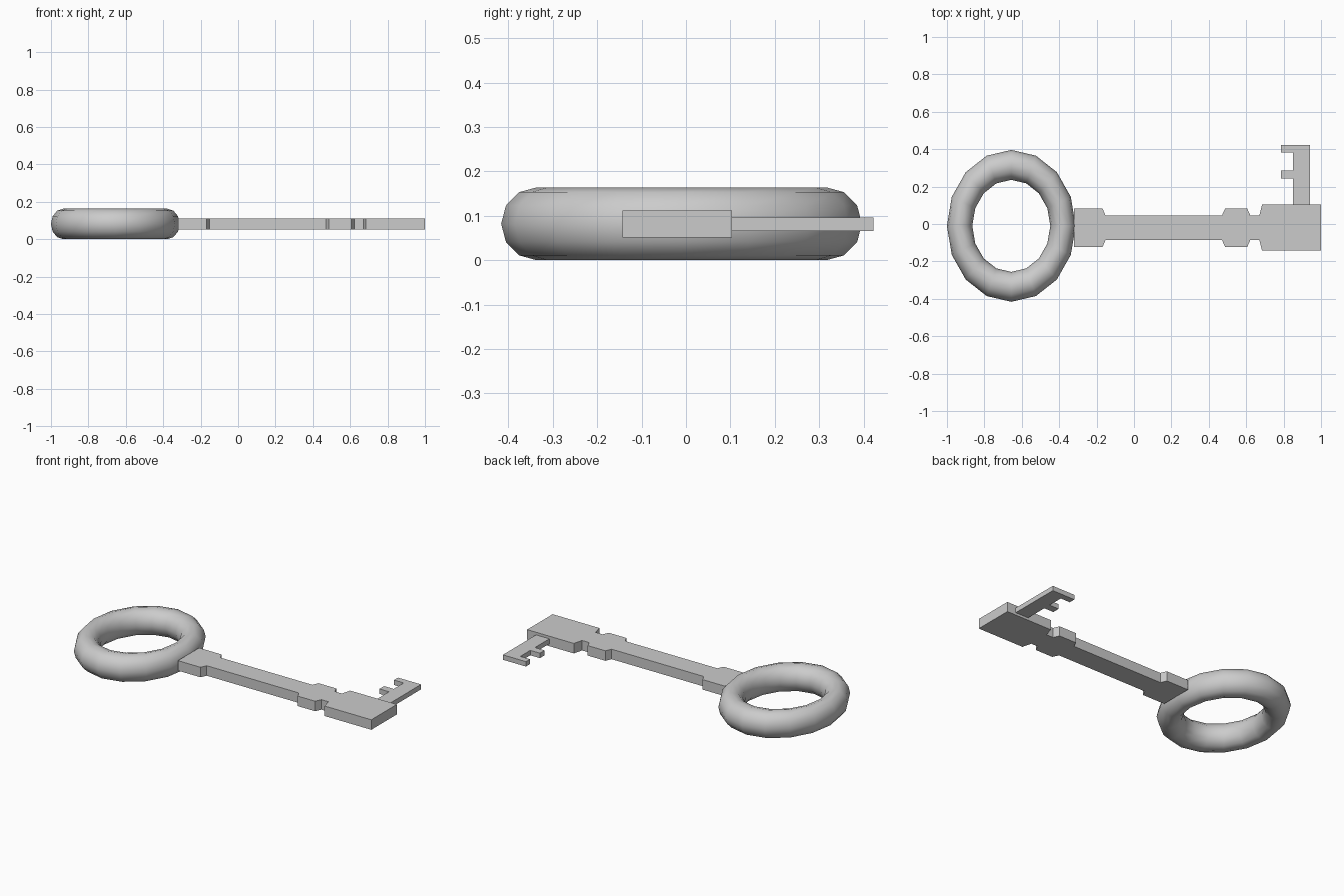
import bpy, bmesh
from math import radians

if "Cube" in bpy.data.objects:
    bpy.data.objects.remove(bpy.data.objects["Cube"])


def plate(name, outline, z0, z1):
    """Extrude a flat outline from z0 up to z1."""
    bm = bmesh.new()
    face = bm.faces.new([bm.verts.new((x, y, z0)) for x, y in outline])
    top = bmesh.ops.extrude_face_region(bm, geom=[face])["geom"]
    bmesh.ops.translate(bm, vec=(0, 0, z1 - z0),
                        verts=[v for v in top if isinstance(v, bmesh.types.BMVert)])
    bmesh.ops.recalc_face_normals(bm, faces=bm.faces)
    mesh = bpy.data.meshes.new(name)
    bm.to_mesh(mesh)
    bm.free()
    obj = bpy.data.objects.new(name, mesh)
    bpy.context.collection.objects.link(obj)
    return obj


# Oval ring handle
bpy.ops.mesh.primitive_torus_add(major_segments=16, minor_segments=12,
                                 major_radius=0.326, minor_radius=0.08,
                                 location=(-0.656, -0.01, 0.082))
ring = bpy.context.object
ring.name = "ring_handle"
ring.scale = (0.848, 1, 1.025)
bpy.ops.object.transform_apply(location=False, rotation=False, scale=True)
bpy.ops.object.shade_smooth_by_angle(angle=radians(50))

# Shaft with collars: half-widths along x, mirrored about its centre line
MID = -0.02
half = [(-0.32, 0.102), (-0.168, 0.102), (-0.152, 0.065), (0.47, 0.065),
        (0.487, 0.102), (0.606, 0.102), (0.622, 0.065), (0.67, 0.065),
        (0.685, 0.123), (1.0, 0.123)]
outline = [(x, MID - w) for x, w in half] + [(x, MID + w) for x, w in reversed(half)]
plate("shaft", outline, 0.051, 0.112)

# Thinner bit with two teeth
plate("key_bit", [(0.94, 0.09), (0.94, 0.422), (0.785, 0.422), (0.785, 0.383),
                  (0.85, 0.383), (0.85, 0.287), (0.785, 0.287), (0.785, 0.242),
                  (0.85, 0.242), (0.85, 0.09)], 0.066, 0.096)
